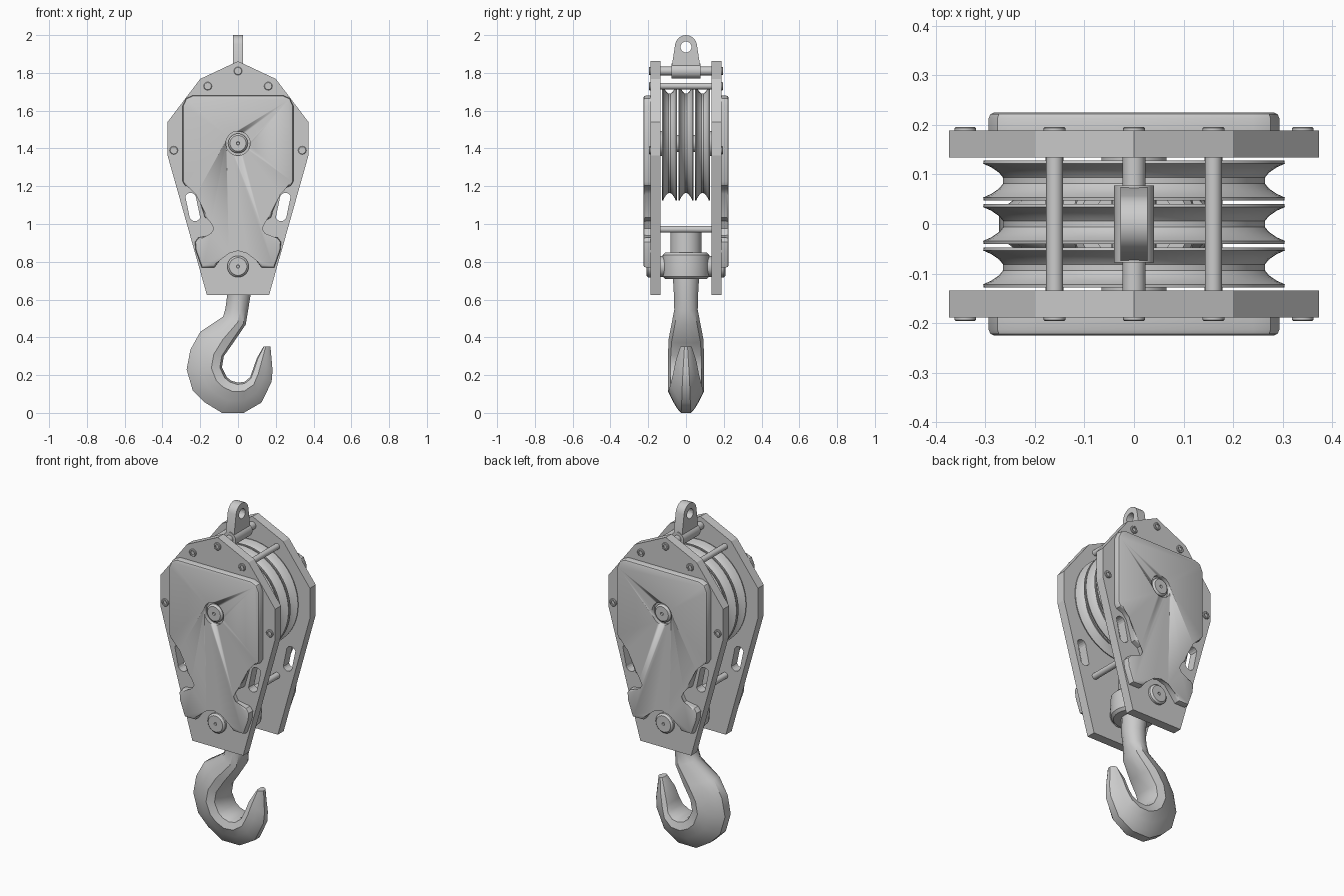
import bpy, bmesh
from math import sin, cos, pi, radians

if "Cube" in bpy.data.objects:
    bpy.data.objects.remove(bpy.data.objects["Cube"])


def finish(name, bm, mirror=False, smooth=True):
    bmesh.ops.remove_doubles(bm, verts=bm.verts, dist=1e-5)
    bmesh.ops.recalc_face_normals(bm, faces=bm.faces)
    me = bpy.data.meshes.new(name)
    bm.to_mesh(me)
    bm.free()
    ob = bpy.data.objects.new(name, me)
    bpy.context.collection.objects.link(ob)
    for o in bpy.context.selected_objects:
        o.select_set(False)
    ob.select_set(True)
    bpy.context.view_layer.objects.active = ob
    if smooth:
        bpy.ops.object.shade_smooth_by_angle(angle=radians(35))
    if mirror:
        add_mirror(ob)
    return ob


def add_mirror(ob):
    m = ob.modifiers.new("mirror", 'MIRROR')
    m.use_axis = (False, True, False)


def prism(name, pts, a, b, axis='Y', bevel=0, smooth=False):
    """Extrude a 2D outline from a to b; the bevel goes on the cap at b."""
    bm = bmesh.new()
    place = (lambda u, v, d: (u, d, v)) if axis == 'Y' else (lambda u, v, d: (d, u, v))
    low = [bm.verts.new(place(u, v, a)) for u, v in pts]
    top = [bm.verts.new(place(u, v, b)) for u, v in pts]
    bm.faces.new(low)
    cap = bm.faces.new(top)
    n = len(pts)
    for i in range(n):
        j = (i + 1) % n
        bm.faces.new((low[i], low[j], top[j], top[i]))
    if bevel:
        bmesh.ops.bevel(bm, geom=list(cap.edges), offset=bevel, segments=2,
                        profile=0.5, affect='EDGES')
    return finish(name, bm, smooth=smooth)


def lathe(name, profile, x=0, z=0, y=0, n=24, axis='Y', mirror=False):
    """Spin (radius, height) points around a Y or Z axis."""
    bm = bmesh.new()
    rings = []
    for r, h in profile:
        ring = []
        for i in range(n):
            c, s = r * cos(2 * pi * i / n), r * sin(2 * pi * i / n)
            ring.append(bm.verts.new((x + c, y + h, z + s) if axis == 'Y' else (x + c, y + s, z + h)))
        rings.append(ring)
    for a, b in zip(rings, rings[1:]):
        for i in range(n):
            bm.faces.new((a[i], a[(i + 1) % n], b[(i + 1) % n], b[i]))
    if profile[0][0] > 0:
        bm.faces.new(rings[0])
    if profile[-1][0] > 0:
        bm.faces.new(rings[-1])
    return finish(name, bm, mirror)


def rod(name, r, a, b, **kw):
    return lathe(name, [(r, a), (r, b)], **kw)


def cut(ob, cutter):
    cutter.hide_render = True
    m = ob.modifiers.new("cut", 'BOOLEAN')
    m.operation, m.solver, m.object = 'DIFFERENCE', 'EXACT', cutter
    bpy.context.view_layer.objects.active = ob
    bpy.ops.object.modifier_apply(modifier=m.name)
    bpy.data.objects.remove(cutter)


def both_sides(half):
    """Complete a right-hand outline with its mirror image."""
    return half + [(-u, v) for u, v in reversed(half) if abs(u) > 1e-6]


# Side plates with slanted slots
plate = prism("side_plate", both_sides([(0, 1.862), (0.2, 1.768), (0.373, 1.54),
              (0.373, 1.363), (0.165, 0.625)]), -0.134, -0.188)
for s in (-1, 1):
    slot = []
    for i in range(18):
        a = 2 * pi * (i + 0.5) / 18
        ux, uz = (0.251, 1.135) if i < 9 else (0.228, 1.045)
        slot.append((s * (ux + 0.03 * cos(a + 0.2)), uz + 0.03 * sin(a + 0.2)))
    cut(plate, prism("slot_cutter", slot, -0.1, -0.25))
add_mirror(plate)

# Raised cover plates with a recess for the axle head
cover = prism("cover_plate", both_sides([(0.24, 1.68), (0.275, 1.665), (0.293, 1.625),
              (0.293, 1.225), (0.28, 1.203), (0.24, 1.19), (0.212, 1.16), (0.175, 1.035),
              (0.135, 1.015), (0.115, 0.975), (0.135, 0.94), (0.21, 0.928), (0.228, 0.905),
              (0.224, 0.86), (0.192, 0.77), (0.125, 0.77), (0.098, 0.805), (0.055, 0.855),
              (0, 0.87)]), -0.187, -0.225, bevel=0.012, smooth=True)
cut(cover, rod("recess_cutter", 0.064, -0.3, -0.203, z=1.427, n=32))
add_mirror(cover)

# Axle and hook pin heads, each with a small centre dimple
for name, z, r, y0, y1 in (("axle_head", 1.427, 0.052, -0.2, -0.224),
                           ("hook_pin_head", 0.775, 0.057, -0.18, -0.21)):
    lathe(name, [(r, y0), (r, y1 + 0.01), (r - 0.01, y1), (0.009, y1), (0.007, y1 + 0.008),
                 (0, y1 + 0.008)], z=z, n=32, mirror=True)

# Bolt heads around the plate edge
for x, z in ((-0.16, 1.73), (0.16, 1.73), (0, 1.81), (-0.34, 1.39), (0.34, 1.39)):
    lathe("bolt_head", [(0.022, -0.18), (0.022, -0.193), (0.019, -0.196), (0.012, -0.196),
                        (0.012, -0.19), (0, -0.19)], x=x, z=z, n=12, mirror=True)

# Tie rods between the plates
for x in (-0.16, 0.16):
    rod("upper_tie_rod", 0.017, -0.15, 0.15, x=x, z=1.73, n=16)
    rod("lower_tie_rod", 0.018, -0.15, 0.15, x=x, z=0.972, n=16)
rod("eye_rod", 0.023, -0.15, 0.15, z=1.81, n=16)

# Axle with end collars
rod("axle", 0.045, -0.2, 0.2, z=1.427, n=32)
lathe("axle_collar", [(0.066, -0.127), (0.066, -0.14)], z=1.427, n=32, mirror=True)

# Three grooved sheaves
side = [(0.068, 0.04), (0.075, 0.022), (0.225, 0.022), (0.24, 0.04), (0.303, 0.04),
        (0.304, 0.034), (0.288, 0.027), (0.272, 0.016), (0.264, 0.006)]
for y in (-0.0875, 0, 0.0875):
    lathe("sheave", side + [(r, -h) for r, h in reversed(side)], z=1.427, y=y, n=56)

# Top eye: boss around its rod and a tapered lug
rod("eye_boss", 0.04, -0.078, 0.078, z=1.81)
arc = [(0.058 * cos(radians(a)), 1.942 + 0.058 * sin(radians(a))) for a in range(10, 171, 16)]
lug = prism("eye_lug", [(-0.075, 1.81), (0.075, 1.81), (0.073, 1.85)] + arc + [(-0.073, 1.85)],
            -0.027, 0.027, axis='X', smooth=True)
hole = [(0.029 * cos(i * pi / 10), 1.937 + 0.029 * sin(i * pi / 10)) for i in range(20)]
cut(lug, prism("eye_cutter", hole, -0.1, 0.1, axis='X'))

# Trunnion holding the hook
lathe("trunnion", [(0.11, 0.708), (0.124, 0.722), (0.127, 0.775), (0.124, 0.836), (0.11, 0.85)],
      axis='Z', n=32)
rod("trunnion_pin", 0.055, -0.185, 0.185, z=0.775, n=32)
rod("hook_nut", 0.083, 0.84, 0.958, axis='Z', n=24)

# Hook: (inner x, z, outer x, z, half thickness, 0 round .. 1 hook-shaped)
stations = [(0.07, 0.72, -0.07, 0.72, 0.072, 0), (0.068, 0.62, -0.06, 0.62, 0.066, 0),
            (0.055, 0.54, -0.068, 0.555, 0.064, 0.1), (0.042, 0.467, -0.08, 0.51, 0.076, 0.4),
            (-0.025, 0.37, -0.2, 0.43, 0.093, 0.8), (-0.075, 0.3, -0.252, 0.335, 0.095, 1),
            (-0.085, 0.24, -0.272, 0.23, 0.095, 1), (-0.06, 0.19, -0.24, 0.12, 0.095, 1),
            (-0.035, 0.17, -0.175, 0.055, 0.095, 1), (0, 0.16, -0.085, 0, 0.095, 1),
            (0.035, 0.165, 0.03, 0, 0.092, 1), (0.065, 0.19, 0.125, 0.055, 0.082, 1),
            (0.077, 0.225, 0.178, 0.165, 0.068, 1), (0.1, 0.29, 0.183, 0.225, 0.056, 1),
            (0.135, 0.352, 0.172, 0.352, 0.03, 0.6)]
hook_half = [(0, 0.45), (0.06, 0.85), (0.3, 1), (0.6, 0.75), (0.85, 0.5), (1, 0.28)]
round_half = [((1 - cos(a)) / 2, sin(a)) for a in [(j + 0.5) * pi / 6 for j in range(6)]]
bm = bmesh.new()
rings = []
for ix, iz, ox, oz, w, blend in stations:
    half = [(a + (c - a) * blend, (b + (d - b) * blend) * w)
            for (a, b), (c, d) in zip(round_half, hook_half)]
    loop = half + [(t, -y) for t, y in reversed(half)]
    rings.append([bm.verts.new((ix + (ox - ix) * t, y, iz + (oz - iz) * t)) for t, y in loop])
for a, b in zip(rings, rings[1:]):
    for i in range(12):
        j = (i + 1) % 12
        bm.faces.new((a[i], a[j], b[j], b[i]))
bm.faces.new(rings[0])
bm.faces.new(rings[-1])
finish("hook", bm)
